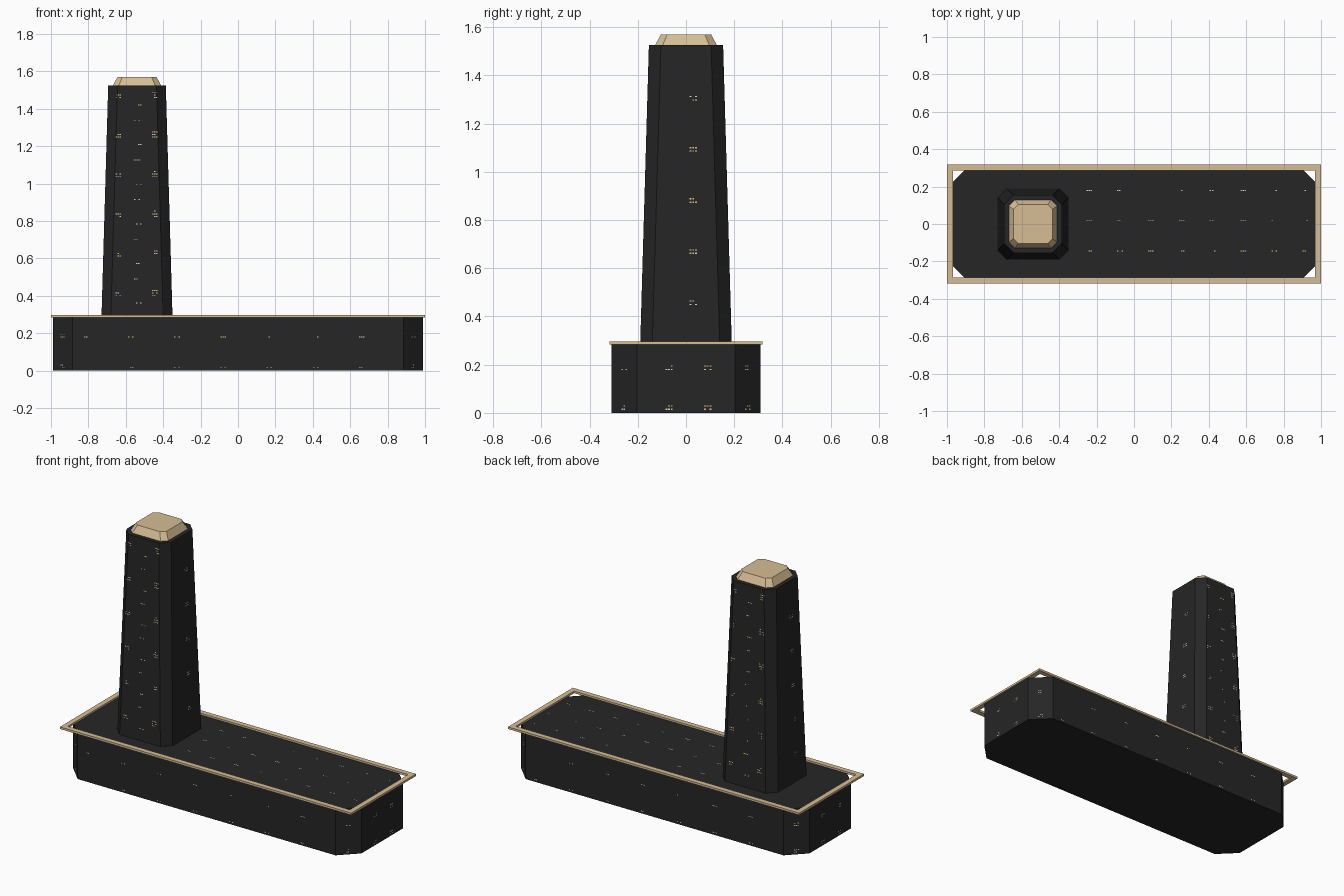
import bpy, bmesh, random
from mathutils import Vector

if "Cube" in bpy.data.objects:
    bpy.data.objects.remove(bpy.data.objects["Cube"])

random.seed(4)


def material(name, rgb):
    m = bpy.data.materials.new(name)
    m.diffuse_color = (*rgb, 1)
    m.use_nodes = True
    m.node_tree.nodes["Principled BSDF"].inputs["Base Color"].default_value = m.diffuse_color
    return m


DARK = material("charcoal", (0.019, 0.019, 0.019))
TAN = material("sandstone", (0.67, 0.51, 0.30))
YELLOW = material("warm window", (0.72, 0.52, 0.22))
WHITE = material("pale window", (0.75, 0.68, 0.52))


def finish(name, bm, mats):
    bmesh.ops.recalc_face_normals(bm, faces=bm.faces)
    me = bpy.data.meshes.new(name)
    bm.to_mesh(me)
    bm.free()
    for m in mats:
        me.materials.append(m)
    ob = bpy.data.objects.new(name, me)
    bpy.context.collection.objects.link(ob)
    return ob


def octagon(hx, hy, c):
    return [(hx - c, -hy), (hx, -hy + c), (hx, hy - c), (hx - c, hy),
            (-hx + c, hy), (-hx, hy - c), (-hx, -hy + c), (-hx + c, -hy)]


def bridge(bm, a, b):
    n = len(a)
    for i in range(n):
        j = (i + 1) % n
        bm.faces.new((a[i], a[j], b[j], b[i]))


def chamfered_block(name, cx, low, high, mat):
    """Loft between two chamfered rectangles given as (hx, hy, chamfer, z)."""
    bm = bmesh.new()
    rings = [[bm.verts.new((cx + x, y, z)) for x, y in octagon(hx, hy, c)]
             for hx, hy, c, z in (low, high)]
    bridge(bm, *rings)
    bm.faces.new(rings[0])
    bm.faces.new(rings[1])
    return finish(name, bm, [mat])


# Main masses
TX, Z0, Z1, H0, H1 = -0.54, 0.285, 1.525, 0.19, 0.154
chamfered_block("podium", 0, (0.99, 0.308, 0.105, 0), (0.99, 0.308, 0.105, 0.286), DARK)
chamfered_block("tower", TX, (H0, H0, 0.05, Z0), (H1, H1, 0.05, Z1), DARK)
chamfered_block("tower_cap", TX, (0.13, 0.13, 0.032, Z1 - 0.003), (0.104, 0.104, 0.026, 1.57), TAN)

# Square-cornered rim around the podium roof
bm = bmesh.new()
loops = [[bm.verts.new((sx * hx, sy * hy, z)) for sx, sy in ((-1, -1), (1, -1), (1, 1), (-1, 1))]
         for hx, hy, z in ((1, 0.318, 0.284), (1, 0.318, 0.297),
                           (0.968, 0.286, 0.297), (0.968, 0.286, 0.284))]
for k in range(4):
    bridge(bm, loops[k], loops[(k + 1) % 4])
finish("podium_rim", bm, [TAN])


def plate(bm, centre, right, up, w, h):
    """Thin lit window standing just clear of the wall."""
    normal = right.cross(up).normalized()
    c = centre + normal * 0.001
    vs = [bm.verts.new(c + right * (sx * w / 2) + up * (sy * h / 2))
          for sx, sy in ((-1, -1), (1, -1), (1, 1), (-1, 1))]
    bm.faces.new(vs).material_index = random.randint(0, 1)


def cluster(bm, centre, right, up, rows, cols=3):
    for r in range(rows):
        for k in range(cols):
            if random.random() < 0.7:
                plate(bm, centre + right * ((k - (cols - 1) / 2) * 0.011) + up * (r * 0.014),
                      right, up, 0.008, 0.005)


UP = Vector((0, 0, 1))
SIDES = [Vector((1, 0, 0)), Vector((0, 1, 0)), Vector((-1, 0, 0)), Vector((0, -1, 0))]

# Tower windows, following the taper on all four sides
bm = bmesh.new()
slope = (H0 - H1) / (Z1 - Z0)
for n, right in enumerate(SIDES):
    out = right.cross(UP)
    up = (UP - out * slope).normalized()
    columns = ([(-0.10, 0.40, 2), (0.095, 0.40, 3), (0.01, 0.36, 1), (0.0, 0.49, 1)]
               if n % 2 == 0 else [(0.03, 0.45, 2)])
    for u, z, rows in columns:
        while z < 1.5:
            half = H0 - slope * (z - Z0)
            cluster(bm, Vector((TX, 0, z)) + out * half + right * u, right, up, rows)
            z += 0.212
finish("tower_windows", bm, [YELLOW, WHITE])

# Podium windows on the walls
bm = bmesh.new()
for n, right in enumerate(SIDES):
    out = right.cross(UP)
    long = n % 2 == 0
    spots = [-0.82 + 0.247 * i for i in range(7)] if long else [-0.07, 0.09]
    for z in (0.015, 0.18):
        for u in spots:
            cluster(bm, out * (0.308 if long else 0.99) + right * u + UP * z, right, UP,
                    1 if long else 2)
# Chamfered corners
for sx in (-1, 1):
    for sy in (-1, 1):
        out = Vector((sx, sy, 0)).normalized()
        for z in (0.015, 0.18):
            cluster(bm, Vector((sx * 0.9375, sy * 0.2555, z)), UP.cross(out), UP, 2)
# Light strips on the roof
for y in (0.18, 0.02, -0.145):
    for i in range(8):
        cluster(bm, Vector((-0.24 + 0.165 * i, y, 0.286)), SIDES[0], SIDES[1], 1)
finish("podium_windows", bm, [YELLOW, WHITE])
